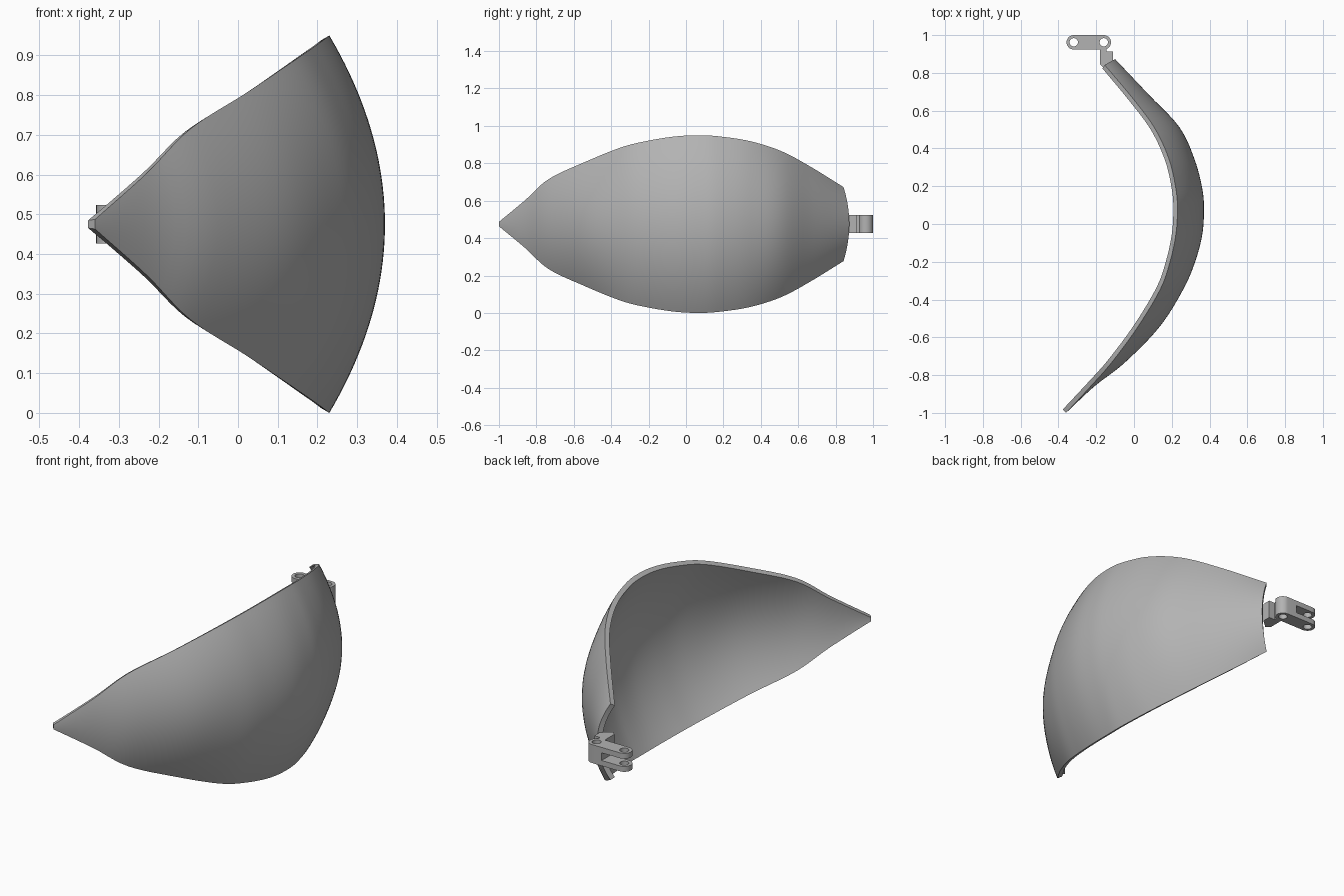
import bpy
import bmesh
import math
from mathutils import Vector

cube = bpy.data.objects.get("Cube")
if cube:
    bpy.data.objects.remove(cube, do_unlink=True)

MID = 0.475        # height of the symmetry plane
THICK = 0.025      # shell wall
STEPS, ACROSS = 6, 40

grey = bpy.data.materials.new("plain_grey")
grey.use_nodes = True
colour = (0.45, 0.45, 0.45, 1)
grey.diffuse_color = colour
grey.node_tree.nodes["Principled BSDF"].inputs["Base Color"].default_value = colour


def make_object(name, bm):
    bmesh.ops.recalc_face_normals(bm, faces=bm.faces)
    mesh = bpy.data.meshes.new(name)
    bm.to_mesh(mesh)
    bm.free()
    obj = bpy.data.objects.new(name, mesh)
    bpy.context.collection.objects.link(obj)
    mesh.materials.append(grey)
    return obj


def activate(obj):
    bpy.ops.object.select_all(action='DESELECT')
    obj.select_set(True)
    bpy.context.view_layer.objects.active = obj


def smooth(obj, degrees=35):
    activate(obj)
    bpy.ops.object.shade_smooth_by_angle(angle=math.radians(degrees))


def prism(name, outline, low, high):
    """Extrude a plan outline between two heights."""
    bm = bmesh.new()
    face = bm.faces.new([bm.verts.new((x, y, low)) for x, y in outline])
    top = bmesh.ops.extrude_face_region(bm, geom=[face])["geom"]
    moved = [v for v in top if isinstance(v, bmesh.types.BMVert)]
    bmesh.ops.translate(bm, verts=moved, vec=(0, 0, high - low))
    return make_object(name, bm)


def arc(cx, cy, radius, start, end, count):
    angles = [math.radians(start + (end - start) * i / count) for i in range(count + 1)]
    return [(cx + radius * math.cos(a), cy + radius * math.sin(a)) for a in angles]


def cut(target, cutter):
    cutter.hide_render = True
    mod = target.modifiers.new("cut", 'BOOLEAN')
    mod.operation = 'DIFFERENCE'
    mod.solver = 'EXACT'
    mod.object = cutter
    activate(target)
    bpy.ops.object.modifier_apply(modifier=mod.name)
    bpy.data.objects.remove(cutter, do_unlink=True)


# Shell stations: spine x, spine y, rim x, rim y, half height
stations = [Vector(s) for s in (
    (-.36, -1, -.36, -1, .012),
    (-.21, -.86, -.23, -.86, .128),
    (-.05, -.735, -.12, -.735, .24),
    (.135, -.545, .02, -.545, .33),
    (.262, -.344, .14, -.344, .411),
    (.325, -.196, .192, -.196, .447),
    (.362, -.053, .222, -.053, .469),
    (.37, .074, .23, .074, .475),
    (.362, .185, .222, .185, .468),
    (.32, .344, .185, .344, .443),
    (.24, .513, .108, .51, .39),
    (.08, .683, -.008, .667, .306),
    (-.1, .873, -.155, .842, .198))]


def spline(points, steps):
    """Smooth curve through the points."""
    padded = [2 * points[0] - points[1]] + points + [2 * points[-1] - points[-2]]
    result = []
    for a, b, c, d in zip(padded, padded[1:], padded[2:], padded[3:]):
        for i in range(steps):
            t = i / steps
            result.append(b + (c - a) * (t / 2) + (2 * a - 5 * b + 4 * c - d) * (t * t / 2)
                          + (3 * b - a - 3 * c + d) * (t ** 3 / 2))
    return result + [points[-1]]


# Curved shell: bowed cross-sections swept along the spine
bm = bmesh.new()
rows = []
for sx, sy, rx, ry, half in spline(stations, STEPS):
    row = []
    for i in range(ACROSS + 1):
        s = 2 * i / ACROSS - 1
        row.append(bm.verts.new((sx + (rx - sx) * s * s, sy + (ry - sy) * s * s, MID + half * s)))
    rows.append(row)
for r, q in zip(rows, rows[1:]):
    for i in range(ACROSS):
        bm.faces.new((r[i], q[i], q[i + 1], r[i + 1]))
bm.normal_update()
shell = make_object("curved_shell", bm)
if sum(p.normal.x for p in shell.data.polygons) < 0:
    shell.data.flip_normals()
wall = shell.modifiers.new("wall", 'SOLIDIFY')
wall.thickness = THICK
wall.offset = -1
activate(shell)
bpy.ops.object.modifier_apply(modifier=wall.name)
smooth(shell)

# Hinge bracket: rounded block with a fork slot and two pin holes
LOW, HIGH = MID - .048, MID + .048
PIN_Y, END_R = .962, .038
PINS = (-.319, -.16)
outline = arc(PINS[1], PIN_Y, END_R, -90, 90, 16) + arc(PINS[0], PIN_Y, END_R, 90, 270, 16)
bracket = prism("hinge_bracket", outline, LOW, HIGH)
cut(bracket, prism("slot_cutter", [(-.4, .9), (-.215, .9), (-.215, 1.1), (-.4, 1.1)],
                   MID - .02, MID + .02))
for x in PINS:
    cut(bracket, prism("pin_cutter", arc(x, PIN_Y, .022, 0, 345, 23), LOW - .1, HIGH + .1))
smooth(bracket)

# Stepped arm joining the bracket to the end of the shell
prism("hinge_arm", [(-.18, .93), (-.145, .93), (-.145, .913), (-.112, .913),
                    (-.112, .868), (-.16, .826), (-.18, .845)], LOW, HIGH)
